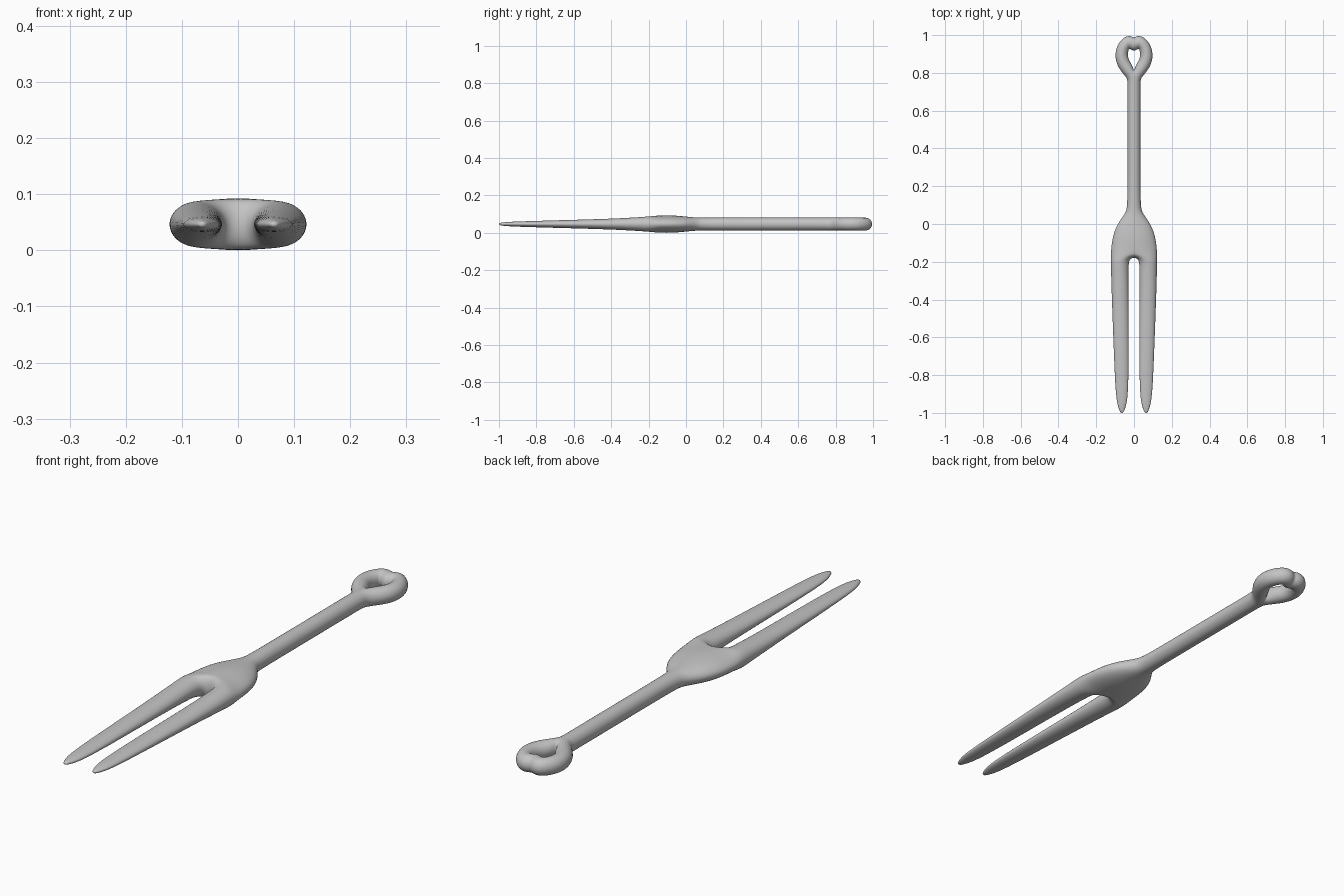
import bpy
import bmesh
from math import sin, cos, radians, pi

cube = bpy.data.objects.get("Cube")
if cube:
    bpy.data.objects.remove(cube, do_unlink=True)

MID = 0.0465      # height of the centre line
SIDES = 12        # sides of every cross-section
HALF = SIDES // 2
PUFF = 1.046      # makes up for the shrinkage of subdivision

# Handle and shoulder: y, half width, half height
stem = [(0.77, 0.034, 0.034), (0.74, 0.034, 0.034), (0.4, 0.034, 0.034),
        (0.1, 0.034, 0.034), (0.06, 0.041, 0.034), (0.0, 0.090, 0.040),
        (-0.07, 0.114, 0.047), (-0.14, 0.122, 0.046)]

# Prong: centre x, y, turn, half width, half height
prong = [(0.074, -0.185, 0, 0.048, 0.042), (0.076, -0.23, 0, 0.046, 0.038),
         (0.073, -0.4, 0, 0.044, 0.028), (0.067, -0.7, 0, 0.039, 0.020),
         (0.064, -0.9, 0, 0.033, 0.014), (0.064, -0.96, 0, 0.023, 0.011),
         (0.064, -0.992, 0, 0.011, 0.007), (0.064, -1.0, 0, 0.005, 0.004)]

# Half of the heart-shaped hanging loop, ending on the centre plane
loop = [(0.034, 0.818, -35, 0.033, 0.034), (0.058, 0.853, -24, 0.034, 0.034),
        (0.068, 0.892, 0, 0.034, 0.034), (0.060, 0.933, 30, 0.034, 0.034),
        (0.037, 0.963, 72, 0.035, 0.034), (0.015, 0.960, 95, 0.035, 0.034),
        (0.0, 0.950, 90, 0.035, 0.034)]


def section(bm, side, x, y, turn, w, h, count=SIDES):
    """Oval cross-section, starting at the top and running round the outside."""
    verts = []
    for i in range(count):
        a = pi / 2 - 2 * pi * i / SIDES
        out = w * PUFF * cos(a)
        verts.append(bm.verts.new((side * (x + out * cos(radians(turn))),
                                   y + out * sin(radians(turn)),
                                   MID + h * PUFF * sin(a))))
    return verts


def bridge(bm, a, b, closed=True):
    n = len(a)
    for i in range(n if closed else n - 1):
        j = (i + 1) % n
        bm.faces.new((a[i], a[j], b[j], b[i]))


def fork_ring(bm, half, depth):
    """Close a half section with an arch of points on the centre plane."""
    y, h = half[0].co.y, half[0].co.z - MID
    arch = []
    for i in range(1, HALF):
        a = pi * i / HALF
        arch.append(bm.verts.new((0, y + depth * sin(a), MID - h * cos(a))))
    return half + arch


bm = bmesh.new()
for side in (1, -1):
    # Stem half
    halves = [section(bm, side, 0, y, 0, w, h, HALF + 1) for y, w, h in stem]
    for a, b in zip(halves, halves[1:]):
        bridge(bm, a, b, closed=False)
    # Prong and loop half grow out of the two ends
    for start, depth, path in ((halves[-1], -0.038, prong), (halves[0], 0.04, loop)):
        rings = [fork_ring(bm, start, depth)]
        rings += [section(bm, side, *p) for p in path]
        for a, b in zip(rings, rings[1:]):
            bridge(bm, a, b)
        if path is prong:
            bm.faces.new(rings[-1])

# Weld the halves along the centre plane
bmesh.ops.remove_doubles(bm, verts=bm.verts[:], dist=0.0003)
bmesh.ops.recalc_face_normals(bm, faces=bm.faces[:])
for f in bm.faces:
    f.smooth = True
mesh = bpy.data.meshes.new("two_pronged_fork")
bm.to_mesh(mesh)
bm.free()

fork = bpy.data.objects.new("two_pronged_fork", mesh)
bpy.context.collection.objects.link(fork)
smooth = fork.modifiers.new("smooth_form", 'SUBSURF')
smooth.levels = smooth.render_levels = 2

# Plain grey metal
grey = bpy.data.materials.new("light_grey")
grey.use_nodes = True
colour = (0.55, 0.55, 0.55, 1)
grey.diffuse_color = colour
grey.node_tree.nodes["Principled BSDF"].inputs["Base Color"].default_value = colour
mesh.materials.append(grey)
